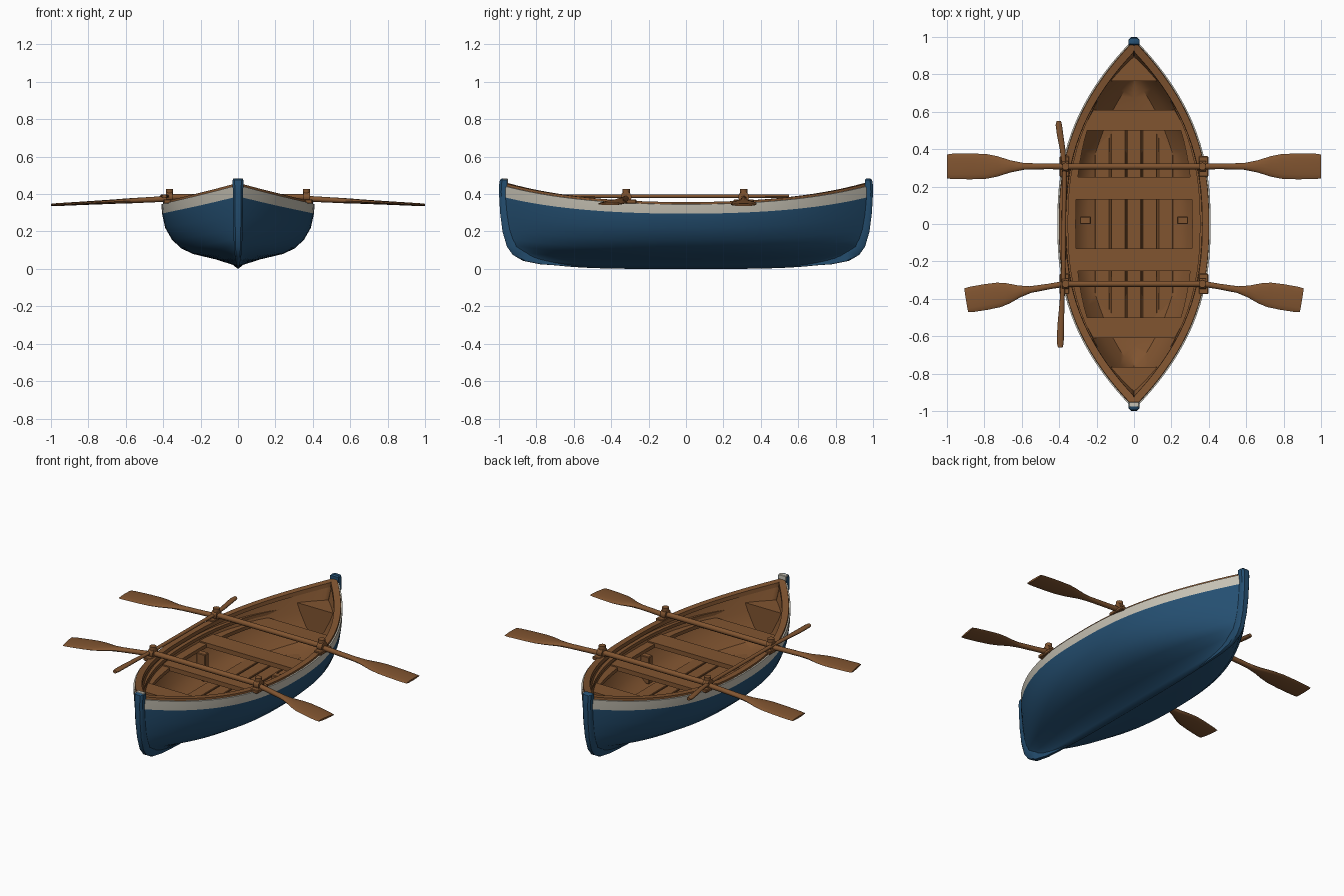
import bpy, bmesh, math
from mathutils import Matrix, Vector

if "Cube" in bpy.data.objects:
    bpy.data.objects.remove(bpy.data.objects["Cube"])


def material(name, rgb):
    m = bpy.data.materials.new(name)
    m.use_nodes = True
    m.diffuse_color = (*rgb, 1)
    m.node_tree.nodes["Principled BSDF"].inputs["Base Color"].default_value = (*rgb, 1)
    return m


BLUE = material("blue paint", (0.018, 0.078, 0.165))
WHITE = material("off white paint", (0.56, 0.53, 0.45))
WOOD = material("brown wood", (0.22, 0.09, 0.03))


def finish(name, bm, mats, angle=40):
    bmesh.ops.remove_doubles(bm, verts=bm.verts, dist=0.0002)
    bmesh.ops.recalc_face_normals(bm, faces=bm.faces)
    me = bpy.data.meshes.new(name)
    bm.to_mesh(me)
    bm.free()
    for m in mats:
        me.materials.append(m)
    ob = bpy.data.objects.new(name, me)
    bpy.context.collection.objects.link(ob)
    bpy.ops.object.select_all(action='DESELECT')
    ob.select_set(True)
    bpy.context.view_layer.objects.active = ob
    bpy.ops.object.shade_smooth_by_angle(angle=math.radians(angle))
    return ob


def loft(name, rings, mats, strips=None, closed=True, matrix=None):
    """Skin a row of equal cross-sections; strips gives a material per strip."""
    bm = bmesh.new()
    rows = [[bm.verts.new(p) for p in r] for r in rings]
    n = len(rows[0])
    for a, b in zip(rows, rows[1:]):
        for i in range(n if closed else n - 1):
            j = (i + 1) % n
            f = bm.faces.new((a[i], a[j], b[j], b[i]))
            f.material_index = strips[i] if strips else 0
    if closed:
        bm.faces.new(rows[0])
        bm.faces.new(rows[-1])
    if matrix:
        bm.transform(matrix)
    return finish(name, bm, mats)


def box(name, centre, size, mat, bevel=0.004):
    bm = bmesh.new()
    bmesh.ops.create_cube(bm, size=1, matrix=Matrix.Translation(centre) @ Matrix.Diagonal((*size, 1)))
    if bevel:
        bmesh.ops.bevel(bm, geom=bm.edges[:], offset=bevel, segments=1, affect='EDGES')
    return finish(name, bm, [mat], 25)


def rod(name, a, b, r, mat=WOOD, sides=14):
    a, b = Vector(a), Vector(b)
    d = b - a
    bm = bmesh.new()
    bmesh.ops.create_cone(bm, cap_ends=True, segments=sides, radius1=r, radius2=r, depth=d.length,
                          matrix=Matrix.Translation((a + b) / 2) @ d.to_track_quat('Z', 'Y').to_matrix().to_4x4())
    return finish(name, bm, [mat])


# Hull: half section of (width factor, height, end length, inset, material index)
def beam(t):
    return 0.41 * (1 - 0.96 * abs(t) ** 2.4)


SECTION = [
    (0, 0, .78, 0, 0), (.07, .022, .85, 0, 0), (.3, .052, .89, 0, 0), (.59, .08, .925, 0, 0),
    (.74, .11, .94, 0, 0), (.86, .155, .955, 0, 0), (.95, .22, .967, 0, 0), (.99, .295, .975, 0, 1),
    (1, .345, .975, 0, 1), (1, .346, .973, .008, 2), (1, .357, .97, .009, 2), (1, .357, .95, .045, 2),
    (1, .335, .95, .047, 2), (1, .335, .94, .03, 2), (.95, .25, .9, .03, 2), (.85, .17, .87, .04, 2),
    (.7, .115, .82, .04, 2), (0, .1, .78, 0, 2)]
rings = []
for k in range(49):
    t = math.sin(math.pi / 2 * (k / 24 - 1))
    rings.append([(max(w * beam(t) - inset, 0), t * end, z * (1 + .2 * t * t) + .03 * t ** 4)
                  for w, z, end, inset, m in SECTION])
hull = loft("hull", rings, [BLUE, WHITE, WOOD], [s[4] for s in SECTION], closed=False)
mirror = hull.modifiers.new("mirror", 'MIRROR')
mirror.merge_threshold = 0.001

# Stem and stern posts: (outer y, height, depth, half width)
POST = [(.985, .482, .022, .022), (.994, .475, .038, .029), (.998, .45, .042, .029), (.999, .41, .045, .027),
        (.993, .3, .045, .026), (.98, .2, .05, .024), (.957, .12, .05, .022), (.925, .075, .06, .018),
        (.87, .043, .06, .013), (.78, .025, .06, .009), (.6, .012, .03, .005)]
for side, name in ((-1, "front_post"), (1, "back_post")):
    rings = []
    for y, z, d, w in POST:
        lift = d * .8 if z < .05 else d * .3 if z < .1 else 0
        rings.append([(w, side * (y - d), z + lift), (w, side * (y - .012), z), (w * .6, side * y, z),
                      (-w * .6, side * y, z), (-w, side * (y - .012), z), (-w, side * (y - d), z + lift)])
    loft(name, rings, [BLUE])
box("front_post_cap", (0, -.965, .469), (.054, .026, .03), WHITE, .003)


# Benches and decks: slabs whose sides follow the hull
def inner_edge(y):
    return max(beam(y / .965) - .036, .004)


def slab(name, y0, y1, z, thick, low, high, steps=8):
    rings = []
    for i in range(steps + 1):
        y = y0 + (y1 - y0) * i / steps
        rings.append([(low(y), y, z), (high(y), y, z), (high(y), y, z - thick), (low(y), y, z - thick)])
    return loft(name, rings, [WOOD])


def seat_edge(y):
    return inner_edge(y) * .97


for name, a, b in (("outer_seat", .5, .61), ("middle_seat", .13, .25)):
    for s, end in ((-1, "front_"), (1, "back_")):
        slab(end + name, s * a, s * b, .29, .028, lambda y: -seat_edge(y), seat_edge)
for s, end in ((-1, "front_"), (1, "back_")):
    slab(end + "deck", s * .765, s * .935, .35, .03, lambda y: -inner_edge(y), inner_edge)
    slab(end + "deck_riser", s * .765, s * .79, .34, .2, lambda y: -inner_edge(y) * .85,
         lambda y: inner_edge(y) * .85, 1)
for s, side in ((-1, "right_"), (1, "left_")):
    slab(side + "side_bench", -.77, .77, .282, .022, lambda y: s * beam(y / .97) * .76,
         lambda y: s * seat_edge(y), 24)
    box(side + "seat_knee", (s * .26, .02, .2), (.06, .04, .17), WOOD)
    # Inner rail below the rim
    slab(side + "inner_rail", -.8, .8, .325, .02, lambda y: s * (inner_edge(y) - .022),
         lambda y: s * (inner_edge(y) + .01), 24)

# Floorboards
for i in range(-2, 3):
    length = .62 - .06 * abs(i)
    box("floorboard", (i * .085, 0, .115), (.078, 2 * length, .016), WOOD, .003)

# Oars: (distance from rim, half width, half thickness)
BLADE = [(-.03, .016, .016), (.1, .015, .015), (.22, .018, .014), (.29, .032, .012), (.36, .054, .011),
         (.42, .066, .010), (.5, .069, .009), (.6, .068, .008), (.63, .064, .006)]


def oar(name, x, y, z, yaw, reach):
    s = 1 if x > 0 else -1
    rings = [[(d * reach, w * math.cos(a), h * math.sin(a))
              for a in (math.tau * k / 14 for k in range(14))] for d, w, h in BLADE]
    place = (Matrix.Translation((x, y, z)) @ Matrix.Diagonal((s, 1, 1, 1))
             @ Matrix.Rotation(yaw, 4, 'Z') @ Matrix.Rotation(math.radians(3), 4, 'Y'))
    loft(name, rings, [WOOD], matrix=place)


for y, yaw, reach, end in ((.308, 0, 1, "back_"), (-.32, -.165, .85, "front_")):
    rod(end + "oar_shaft", (-.375, y, .384), (.375, y, .384), .016)
    for s, side in ((-1, "right_"), (1, "left_")):
        oar(end + side + "oar", s * .37, y, .375, yaw, reach)
        # Oarlock: pad on the rim, collar round the shaft and a pin
        box(end + side + "oarlock_pad", (s * .372, y, .36), (.05, .11, .022), WOOD)
        rod(end + side + "oarlock_collar", (s * .35, y, .385), (s * .385, y, .385), .029)
        rod(end + side + "oarlock_pin", (s * .366, y, .35), (s * .366, y, .428), .02)

# Spare pole resting along the right rim: (y, x, half width)
POLE = [(-.66, -.394, .012), (-.64, -.394, .018), (-.55, -.392, .018), (-.42, -.385, .013), (-.3, -.378, .012),
        (.3, -.372, .012), (.4, -.382, .015), (.47, -.394, .017), (.53, -.402, .017), (.55, -.402, .012)]
loft("spare_pole", [[(x + w * math.cos(a), y, .388 + .010 * math.sin(a))
                     for a in (math.tau * k / 12 for k in range(12))] for y, x, w in POLE], [WOOD])
